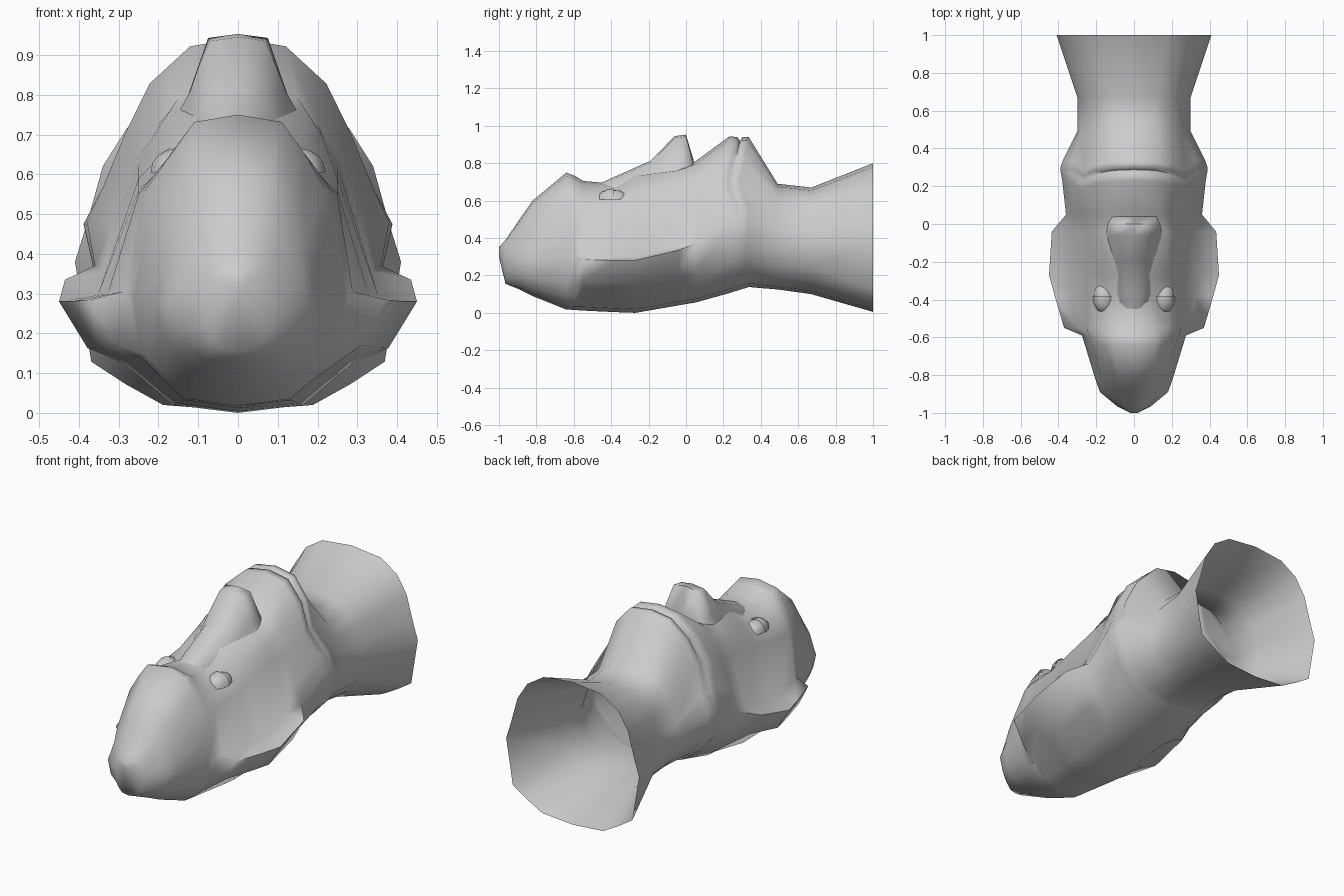
import bpy, bmesh, math

if "Cube" in bpy.data.objects:
    bpy.data.objects.remove(bpy.data.objects["Cube"])


def loft(name, rings, closed, cap_ends=(False, False), angle=75):
    """Skin a list of equal-length rings into one smooth-shaded object."""
    bm = bmesh.new()
    rows = [[bm.verts.new(p) for p in r] for r in rings]
    n = len(rows[0])
    for a, b in zip(rows, rows[1:]):
        for i in range(n if closed else n - 1):
            j = (i + 1) % n
            bm.faces.new((a[i], a[j], b[j], b[i]))
    for row, cap in zip((rows[0], rows[-1]), cap_ends):
        if cap:
            bm.faces.new(row)
    bmesh.ops.recalc_face_normals(bm, faces=bm.faces)
    return finish(name, bm, angle)


def finish(name, bm, angle):
    me = bpy.data.meshes.new(name)
    bm.to_mesh(me)
    bm.free()
    ob = bpy.data.objects.new(name, me)
    bpy.context.collection.objects.link(ob)
    bpy.ops.object.select_all(action='DESELECT')
    ob.select_set(True)
    bpy.context.view_layer.objects.active = ob
    bpy.ops.object.shade_smooth_by_angle(angle=math.radians(angle))
    return ob


def mirrored(half, closed):
    """Half outline running from the centre line; add its mirror image."""
    stop = 1 if closed else 0
    inner = half[1:len(half) - stop]
    if closed:
        return half + [(-x, y, z) for x, y, z in reversed(inner)]
    return [(-x, y, z) for x, y, z in reversed(inner)] + half


# Head and neck sections: y, bottom, half width, its height,
# temple x, temple z, top half width, top
sections = [
    (-1.0, .30, .02, .32, .02, .34, .01, .35),
    (-.965, .155, .09, .28, .08, .34, .04, .39),
    (-.89, .125, .18, .28, .14, .39, .06, .50),
    (-.82, .09, .205, .28, .17, .44, .08, .60),
    (-.64, .018, .26, .29, .22, .56, .11, .75),
    (-.59, .015, .275, .29, .24, .55, .115, .73),
    (-.55, .012, .37, .285, .25, .55, .11, .705),
    (-.38, .004, .42, .28, .25, .56, .08, .69),
    (-.27, .000, .45, .28, .25, .59, .09, .75),
    (-.04, .04, .435, .335, .25, .62, .17, .78),
    (.05, .055, .36, .37, .26, .63, .15, .81),
    (.23, .105, .38, .48, .285, .70, .12, .942),
    (.335, .138, .378, .47, .265, .69, .12, .94),
    (.49, .125, .30, .38, .25, .54, .12, .69),
    (.67, .10, .30, .38, .26, .55, .12, .67),
    (1.0, .005, .41, .38, .34, .62, .18, .80),
]

# Insert the mouth groove between the upper and lower lip
k = 12
upper, lower = sections[k - 1], sections[k]
groove = []
for t, sink in ((.42, 0), (.55, .02), (.70, 0)):
    s = [a + (b - a) * t for a, b in zip(upper, lower)]
    s[2] = .388
    s[7] -= sink
    s[4] -= sink * .4
    s[6] -= sink * .5
    groove.append(tuple(s))
sections[k:k] = groove


def head_ring(s):
    y, zb, w, zw, xs, zs, xt, zt = s
    h = zw - zb
    if -.56 < y < 0:      # overhanging side ridge
        pts = [(0, zb), (.36 * w, zb + .02), (.64 * w, zb + .45 * h),
               (.84 * w, zb + .58 * h), (w, zw), (.78 * w, zw + .02)]
    else:
        low = (.04, .18, .33) if y > .9 else (.06, .25, .5)
        pts = [(0, zb), (.46 * w, zb + low[0] * h), (.69 * w, zb + low[1] * h),
               (.90 * w, zb + low[2] * h), (w, zw),
               ((w * .57 + xs * .43), zw + .4 * (zs - zw))]
    bulge = .04 * (zt - zb) if y > .1 else 0
    pts += [(xs, zs), ((xs + xt) / 2 + bulge * .6, (zs + zt) / 2 + bulge * .2),
            (xt, zt - .02 * min(1, zt - zb + .2)), (0, zt)]
    # the lips sweep back along the upper cheeks
    bend = .2 if .15 < y < .36 else 0
    return mirrored([(x, y - bend * max(0, zt - z) * (z > .6), z)
                     for x, z in pts], True)


loft("head_and_neck", [head_ring(s) for s in sections], True, (True, False))

# Nose: y, ridge x, ridge z, wing x, wing z, base x, base z
nose = [
    (-.48, .03, .68, .06, .655, .09, .60),
    (-.37, .05, .73, .08, .69, .12, .60),
    (-.19, .06, .81, .11, .735, .17, .62),
    (-.06, .07, .942, .12, .81, .19, .68),
    (0, .075, .95, .125, .80, .19, .68),
    (.04, .07, .815, .12, .785, .17, .68),
]
loft("nose", [mirrored([(0, y, zr + .003), (xr, y, zr - .007), (xw, y, zw), (xb, y, zb)],
                       False)
              for y, xr, zr, xw, zw, xb, zb in nose], False, (False, True))

# Eyeballs with a lid shell over the brow side
for side, label in ((1, "left"), (-1, "right")):
    for part, size, keep in (("eyeball", (.055, .08, .052), False),
                             ("eyelid", (.062, .09, .06), True)):
        bm = bmesh.new()
        bmesh.ops.create_uvsphere(bm, u_segments=12, v_segments=8, radius=1)
        # only the exposed upper part is needed
        bmesh.ops.delete(bm, geom=[v for v in bm.verts
                                   if v.co.z < -.1 or (keep and v.co.y > .1)],
                         context='VERTS')
        bmesh.ops.scale(bm, vec=size, verts=bm.verts)
        bmesh.ops.translate(bm, vec=(side * .158, -.385, .605), verts=bm.verts)
        finish(label + "_" + part, bm, 60)
